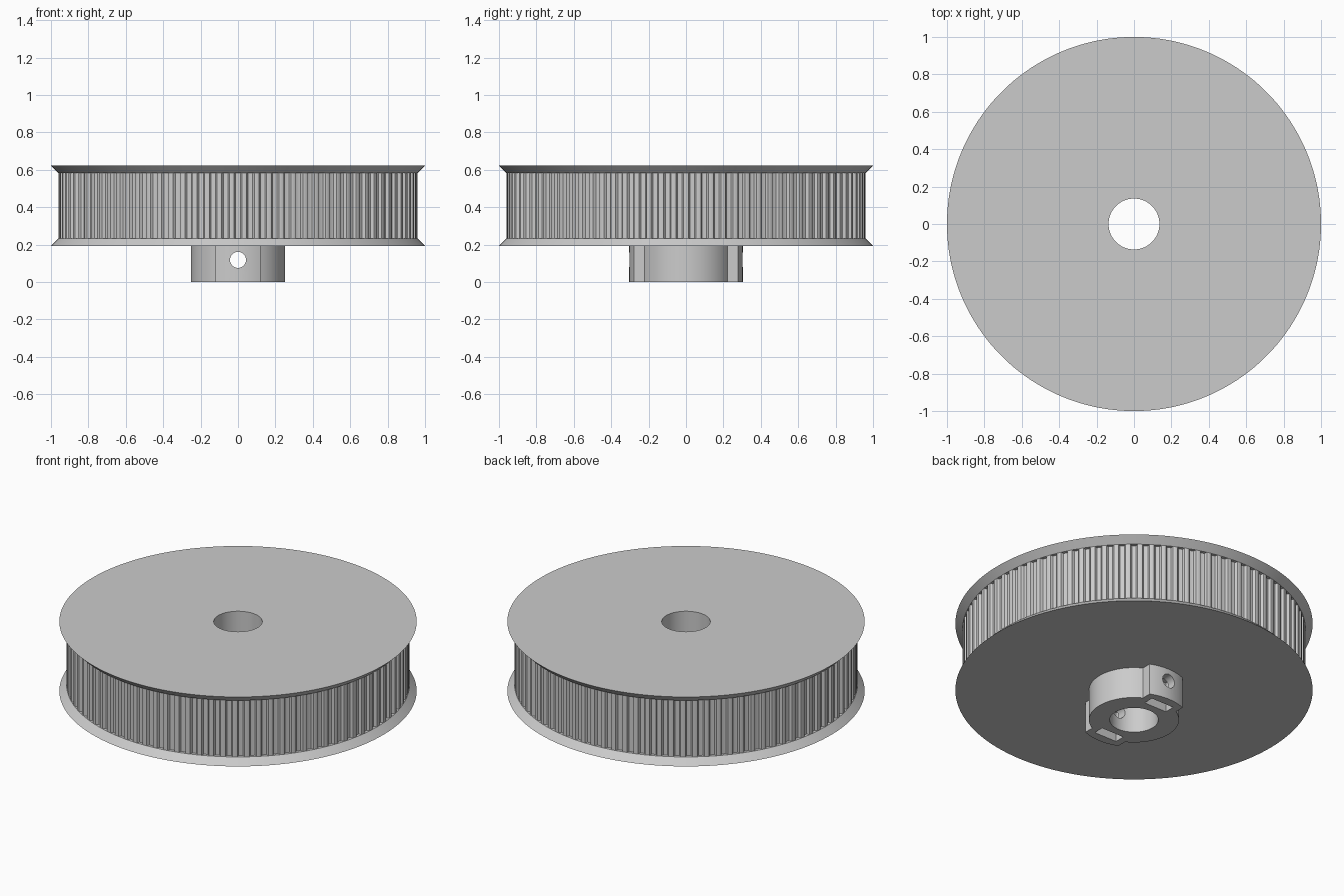
import bpy, bmesh
from math import sin, cos, pi, radians, asin, atan2

if "Cube" in bpy.data.objects:
    bpy.data.objects.remove(bpy.data.objects["Cube"], do_unlink=True)

BORE, PITCH_R, RIM_R = 0.136, 0.96, 1.0
HUB_TOP, FLANGE, TOP = 0.193, 0.04, 0.622
TEETH = 90

grey = bpy.data.materials.new("light grey")
grey.use_nodes = True
colour = (0.6, 0.6, 0.6, 1)
grey.diffuse_color = colour
grey.node_tree.nodes["Principled BSDF"].inputs["Base Color"].default_value = colour


def circle(r, angles):
    return [(r * cos(a), r * sin(a)) for a in angles]


def skin(name, rings):
    """Join closed rings (outline, z) into a solid with a hole through it."""
    bm = bmesh.new()
    loops = [[bm.verts.new((x, y, z)) for x, y in pts] for pts, z in rings]
    n = len(loops[0])
    for k, lower in enumerate(loops):
        upper = loops[(k + 1) % len(loops)]
        for i in range(n):
            j = (i + 1) % n
            bm.faces.new((lower[i], lower[j], upper[j], upper[i]))
    bmesh.ops.recalc_face_normals(bm, faces=bm.faces)
    mesh = bpy.data.meshes.new(name)
    bm.to_mesh(mesh)
    bm.free()
    mesh.materials.append(grey)
    obj = bpy.data.objects.new(name, mesh)
    bpy.context.collection.objects.link(obj)
    return obj


def bored_prism(name, outline, z0, z1):
    inner = circle(BORE, [atan2(y, x) for x, y in outline])
    return skin(name, [(outline, z0), (outline, z1), (inner, z1), (inner, z0)])


def cut(target, cutter):
    mod = target.modifiers.new("cut", 'BOOLEAN')
    mod.operation, mod.solver, mod.object = 'DIFFERENCE', 'EXACT', cutter
    bpy.context.view_layer.objects.active = target
    bpy.ops.object.modifier_apply(modifier=mod.name)
    bpy.data.objects.remove(cutter, do_unlink=True)


# Toothed belt drum: a rounded trapezoid groove repeated round the rim
half = [(0.0226, 0), (0.0204, 0.001), (0.019, 0.003), (0.0143, 0.016),
        (0.0125, 0.0178), (0.011, 0.0182)]
groove = [(-t, d) for t, d in half] + [(t, d) for t, d in reversed(half)]
outline = []
for i in range(TEETH):
    centre = -pi / 2 + i * 2 * pi / TEETH
    for t, depth in groove:
        outline += circle(PITCH_R - depth, [centre + t / PITCH_R])
    outline += circle(PITCH_R, [centre + pi / TEETH])
drum = bored_prism("toothed_drum", outline, HUB_TOP + FLANGE, TOP - FLANGE)

# Two bevelled flanges that keep the belt on
around = [i * 2 * pi / 180 for i in range(180)]
parts = [drum]
for name, wide, narrow in (("top_flange", TOP, TOP - FLANGE),
                           ("bottom_flange", HUB_TOP, HUB_TOP + FLANGE)):
    parts.append(skin(name, [(circle(RIM_R, around), wide),
                             (circle(PITCH_R, around), narrow),
                             (circle(BORE, around), narrow),
                             (circle(BORE, around), wide)]))

# Hub: a cylinder with a wider lug at the front and the back
HUB_R, LUG_R, LUG_HALF = 0.252, 0.304, 0.12


def arc(r, a0, a1, steps):
    return circle(r, [a0 + (a1 - a0) * i / steps for i in range(steps + 1)])


side = pi / 2 - asin(LUG_HALF / HUB_R)
lug = asin(LUG_HALF / LUG_R)
half_hub = arc(HUB_R, -side, side, 24) + arc(LUG_R, pi / 2 - lug, pi / 2 + lug, 12)
hub = bored_prism("hub", half_hub + [(-x, -y) for x, y in half_hub], 0, HUB_TOP)
parts.append(hub)

# Nut slots open at the bottom, and a screw hole running front to back
for s in (-1, 1):
    bpy.ops.mesh.primitive_cube_add(size=1, location=(0, s * 0.217, 0.07))
    slot = bpy.context.object
    slot.scale = (0.155, 0.064, 0.23)
    cut(hub, slot)
bpy.ops.mesh.primitive_cylinder_add(vertices=24, radius=0.043, depth=1,
                                    location=(0, 0, 0.118),
                                    rotation=(radians(90), 0, 0))
cut(hub, bpy.context.object)

# Smooth the round faces and keep the edges crisp
bpy.ops.object.select_all(action='DESELECT')
for obj in parts:
    obj.select_set(True)
bpy.context.view_layer.objects.active = hub
bpy.ops.object.shade_smooth_by_angle(angle=radians(25))
